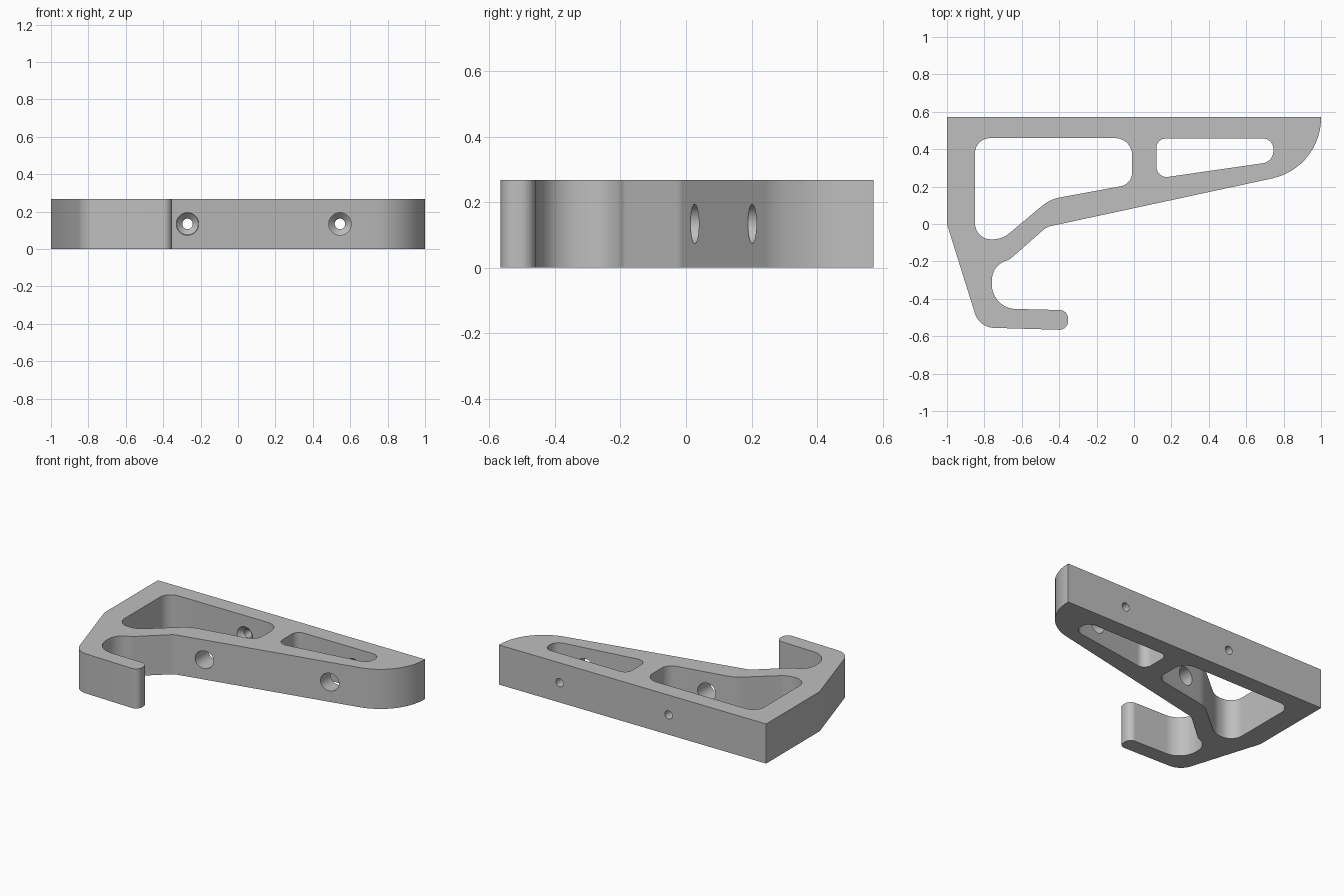
import bpy, bmesh, math
from mathutils import Vector, Matrix

if "Cube" in bpy.data.objects:
    bpy.data.objects.remove(bpy.data.objects["Cube"])

HEIGHT = 0.268

grey = bpy.data.materials.new("plain grey")
grey.use_nodes = True
colour = (0.52, 0.52, 0.52, 1)
grey.diffuse_color = colour
grey.node_tree.nodes["Principled BSDF"].inputs["Base Color"].default_value = colour


def rounded(corners):
    """Turn (x, y, radius) corners into a filleted outline."""
    points = []
    for i, (x, y, r) in enumerate(corners):
        p = Vector((x, y))
        if r == 0:
            points.append(p)
            continue
        a = (Vector(corners[i - 1][:2]) - p).normalized()
        b = (Vector(corners[(i + 1) % len(corners)][:2]) - p).normalized()
        half = a.angle(b) / 2
        centre = p + (a + b).normalized() * r / math.sin(half)
        start = p + a * r / math.tan(half) - centre
        end = p + b * r / math.tan(half) - centre
        sweep = start.angle(end)
        steps = max(3, round(math.degrees(sweep) / 6))
        for k in range(steps + 1):
            t = k / steps
            arc = start * math.sin((1 - t) * sweep) + end * math.sin(t * sweep)
            points.append(centre + arc / math.sin(sweep))
    return points


def make_object(name, bm):
    bmesh.ops.recalc_face_normals(bm, faces=bm.faces)
    mesh = bpy.data.meshes.new(name)
    bm.to_mesh(mesh)
    bm.free()
    mesh.materials.append(grey)
    obj = bpy.data.objects.new(name, mesh)
    bpy.context.collection.objects.link(obj)
    return obj


def prism(name, corners, z0, z1):
    bm = bmesh.new()
    face = bm.faces.new([bm.verts.new((p.x, p.y, z0)) for p in rounded(corners)])
    new = bmesh.ops.extrude_face_region(bm, geom=[face])["geom"]
    verts = [v for v in new if isinstance(v, bmesh.types.BMVert)]
    bmesh.ops.translate(bm, verts=verts, vec=(0, 0, z1 - z0))
    return make_object(name, bm)


def screw_cutter(name, x):
    """Driver access bore, countersink and screw bore along y."""
    bm = bmesh.new()
    rings = []
    for y, r in ((-0.2, 0.06), (0.457, 0.06), (0.49, 0.028), (0.7, 0.028)):
        ring = bmesh.ops.create_circle(
            bm, segments=40, radius=r,
            matrix=Matrix.Translation((x, y, HEIGHT / 2)) @ Matrix.Rotation(math.pi / 2, 4, "X"))
        rings.append(ring["verts"])
    n = len(rings[0])
    for low, high in zip(rings, rings[1:]):
        for i in range(n):
            j = (i + 1) % n
            bm.faces.new((low[i], low[j], high[j], high[i]))
    bm.faces.new(rings[0])
    bm.faces.new(rings[-1])
    return make_object(name, bm)


# Bracket outline with back plate, sloping arm and hook
bracket = prism("hook_bracket", [
    (-1, 0.572, 0), (1, 0.572, 0), (1, 0.30, 0.33),
    (-0.467, -0.016, 0.08), (-0.665, -0.19, 0.05),
    (-0.76, -0.22, 0.11), (-0.76, -0.451, 0.13),
    (-0.353, -0.461, 0.045), (-0.353, -0.567, 0.045),
    (-0.827, -0.553, 0.11), (-1, 0, 0)], 0, HEIGHT)

# Two through windows
large_window = prism("large_window_cutter", [
    (-0.85, 0.459, 0.08), (-0.01, 0.459, 0.09), (-0.01, 0.213, 0.075),
    (-0.45, 0.132, 0.2), (-0.705, -0.082, 0.14), (-0.85, -0.082, 0.085)],
    -0.1, HEIGHT + 0.1)
small_window = prism("small_window_cutter", [
    (0.12, 0.457, 0.05), (0.745, 0.457, 0.055),
    (0.745, 0.333, 0.065), (0.12, 0.243, 0.055)], -0.1, HEIGHT + 0.1)

# Two screw holes
cutters = [large_window, small_window,
           screw_cutter("screw_cutter_right", -0.27),
           screw_cutter("screw_cutter_left", 0.545)]

bpy.ops.object.select_all(action="DESELECT")
bpy.context.view_layer.objects.active = bracket
bracket.select_set(True)
for cutter in cutters:
    cutter.hide_render = True
    mod = bracket.modifiers.new(cutter.name, "BOOLEAN")
    mod.operation = "DIFFERENCE"
    mod.solver = "EXACT"
    mod.object = cutter
    bpy.ops.object.modifier_apply(modifier=mod.name)
    bpy.data.objects.remove(cutter)

bpy.ops.object.shade_smooth_by_angle(angle=math.radians(25))
